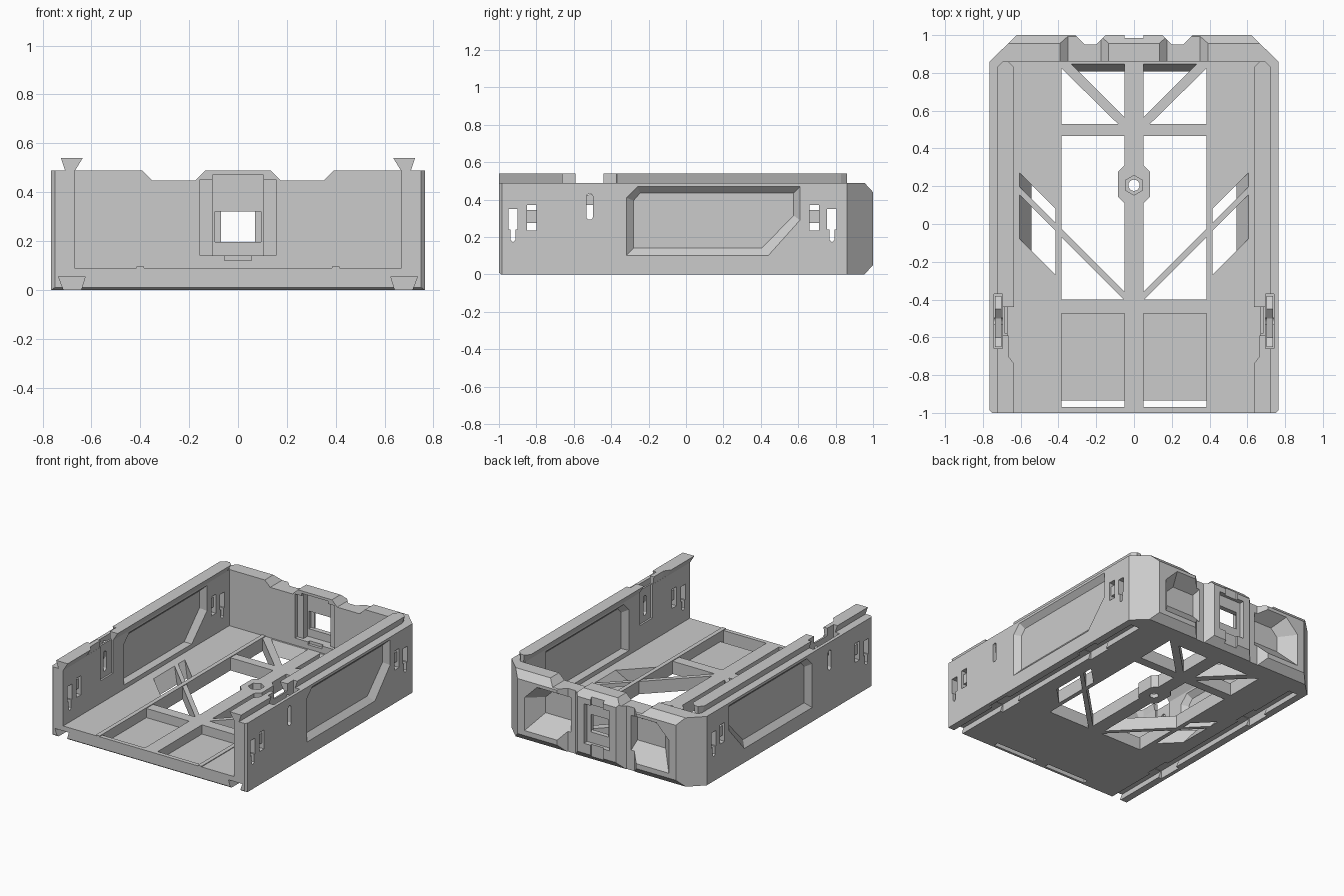
import bpy, bmesh, math

if "Cube" in bpy.data.objects:
    bpy.data.objects.remove(bpy.data.objects["Cube"])

cutters = []


def loft(name, loops, mirror=True):
    """Closed solid through a list of matching 3D loops, optionally mirrored in x."""
    bm = bmesh.new()
    for s in ((1, -1) if mirror else (1,)):
        rings = [[bm.verts.new((s * x, y, z)) for x, y, z in lp] for lp in loops]
        n = len(rings[0])
        for a, b in zip(rings, rings[1:]):
            for i in range(n):
                j = (i + 1) % n
                bm.faces.new((a[i], a[j], b[j], b[i]))
        bm.faces.new(rings[0])
        bm.faces.new(rings[-1])
    bmesh.ops.recalc_face_normals(bm, faces=bm.faces[:])
    me = bpy.data.meshes.new(name)
    bm.to_mesh(me)
    bm.free()
    ob = bpy.data.objects.new(name, me)
    bpy.context.collection.objects.link(ob)
    return ob


def up(poly, z0, z1, poly_top=None):
    return [[(x, y, z0) for x, y in poly], [(x, y, z1) for x, y in (poly_top or poly)]]


def rect(x0, x1, y0, y1):
    return [(x0, y0), (x1, y0), (x1, y1), (x0, y1)]


def box(name, x0, x1, y0, y1, z0, z1, mirror=True):
    return loft(name, up(rect(x0, x1, y0, y1), z0, z1), mirror)


def cut(loops, mirror=True):
    ob = loft("cutter", loops, mirror)
    ob.hide_render = True
    cutters.append(ob)


def cut_box(x0, x1, y0, y1, z0, z1, mirror=True):
    cut(up(rect(x0, x1, y0, y1), z0, z1), mirror)


def ngon(n, r, cy, a0=0.0):
    return [(r * math.cos(a0 + 2 * math.pi * i / n), cy + r * math.sin(a0 + 2 * math.pi * i / n))
            for i in range(n)]


def along_x(yz, x):
    return [(x, y, z) for y, z in yz]


def along_y(xz, y):
    return [(x, y, z) for x, z in xz]


# Tray body: chamfered plan outline
half = [(.75, -1), (.765, -.985), (.765, .86), (.62, 1)]
tray = loft("tray_body", up(half + [(-x, y) for x, y in reversed(half)], 0, .488), False)

# Interior hollow
cut_box(-.67, .67, -1.1, .86, .09, .6, False)

# Back edge chamfers top and bottom, front lower chamfer
for tri in ([(.945, .5), (1.05, .385), (1.05, .5)],
            [(.945, -.01), (1.05, .105), (1.05, -.01)],
            [(-.975, -.01), (-1.05, .05), (-1.05, -.01)]):
    cut([along_x(tri, -.9), along_x(tri, .9)], False)

# Floor lattice: triangular and polygonal openings (the back one slopes)
cut(up([(.05, .565), (.05, .80), (.285, .80)], -.02, .12,
       [(.05, .565), (.05, .86), (.345, .86)]))
cut(up([(.085, .53), (.385, .53), (.385, .825)], -.1, .2))
cut(up([(.05, .465), (.05, .31), (.085, .275), (.085, .145), (.05, .11),
        (.05, -.36), (.385, -.025), (.385, .465)], -.1, .2))
cut(up([(.055, -.40), (.385, -.40), (.385, -.07)], -.1, .2))
cut(up([(.415, .005), (.54, .13), (.54, .205), (.415, .08)], -.005, .095,
       [(.415, .005), (.61, .20), (.61, .275), (.415, .08)]))
cut(up([(.415, -.27), (.54, -.145), (.54, .09), (.415, -.035)], -.005, .095,
       [(.415, -.27), (.61, -.075), (.61, .16), (.415, -.035)]))

# Front floor trays and drain slots
cut_box(.05, .385, -.94, -.475, .025, .2)
cut_box(.05, .385, -.97, -.935, -.1, .2)

# Nut socket in the centre beam
cut(up(ngon(6, .052, .205, math.pi / 6), .03, .2), False)
cut(up(ngon(16, .03, .205), -.1, .1), False)

# Dovetail grooves with entry pockets underneath
groove = [(.645, -.01), (.71, -.01), (.735, .055), (.625, .055)]
cut([along_y(groove, -1.1), along_y(groove, .82)])
for y0, y1 in ((-.60, -.42), (.30, .48)):
    cut_box(.622, .738, y0, y1, -.05, .058)

# Sunken side panels, outside and inside
rim = [(-.32, .10), (.44, .10), (.61, .29), (.61, .47), (-.26, .47), (-.32, .41)]
bed = [(-.28, .14), (.405, .14), (.575, .315), (.575, .435), (-.245, .435), (-.28, .395)]
cut([along_x(rim, .7655), along_x(bed, .73)])
cut([along_x([(y, max(z, .12)) for y, z in rim], .6695), along_x(bed, .705)])

# Keyholes, hook windows and latch slot in the side walls
for key, hook in ((-.925, -.825), (.78, .685)):
    hole = [(key - .014, .185), (key, .172), (key + .014, .185), (key + .014, .24),
            (key + .025, .24), (key + .025, .35), (key - .025, .35), (key - .025, .24),
            (key - .014, .24)]
    cut([along_x(hole, .6), along_x(hole, .8)])
    cut_box(.6, .8, hook - .025, hook + .025, .235, .37)
slot = [(-.515 + .018 * math.cos(a), .362 + (.052 if math.sin(a) > 0 else -.052) + .018 * math.sin(a))
        for a in [math.pi * (i + .5) / 6 for i in range(12)]]
cut([along_x(slot, .6), along_x(slot, .8)])

# Inner latch pocket and spring pocket in the wall top
cut_box(.6, .683, -.58, -.44, .25, .6)
cut_box(.695, .742, -.66, -.37, .38, .6)

# Back wall: top notches, vertical grooves, tapered pockets
notch = [(.41, .505), (.35, .447), (.175, .447), (.117, .505)]
cut([along_y(notch, .8), along_y(notch, 1.1)])
cut(up([(.14, 1.01), (.20, .95), (.26, .95), (.32, 1.01)], -.1, .6))
cut([along_y([(.22, .08), (.57, .08), (.57, .32), (.47, .42), (.22, .42)], 1.005),
     along_y([(.25, .20), (.47, .20), (.47, .31), (.42, .36), (.25, .36)], .90)])

# Back latch seat: stepped inner channel, window and outer recess
cut_box(-.155, .155, .8, .885, .14, .452, False)
cut_box(-.105, .105, .8, .93, .14, .47, False)
cut_box(-.055, .055, .8, .88, .12, .15, False)
cut_box(-.095, .095, .92, .955, .195, .32, False)
cut_box(-.07, .07, .9, 1.1, .195, .32, False)
cut_box(-.10, .10, .965, 1.1, .12, .40, False)
cut_box(-.05, .05, .985, 1.1, -.1, .6, False)

# Apply every cut and discard the cutters
for c in cutters:
    m = tray.modifiers.new("cut", 'BOOLEAN')
    m.operation = 'DIFFERENCE'
    m.solver = 'EXACT'
    m.object = c
dg = bpy.context.evaluated_depsgraph_get()
dg.update()
baked = bpy.data.meshes.new_from_object(tray.evaluated_get(dg))
tray.modifiers.clear()
tray.data = baked
for c in cutters:
    bpy.data.objects.remove(c, do_unlink=True)


# Dovetail rails on the wall tops
def rail(name, stations):
    loft(name, [[(a, y, .54), (b, y, .54), (min(b, .705), y, .48), (max(a, .672), y, .48)]
                for y, a, b in stations])


rail("front_rail", [(-1, .635, .725), (-.74, .635, .725), (-.70, .665, .725),
                    (-.66, .665, .724), (-.659, .665, .695), (-.59, .665, .695)])
rail("main_rail", [(-.44, .635, .695), (-.371, .635, .695), (-.37, .635, .724),
                   (.83, .635, .725), (.86, .665, .695)])

# Spring clips in the wall-top pockets
clip = [(-.65, .37), (-.38, .37), (-.38, .43), (-.45, .47), (-.50, .43), (-.60, .41), (-.65, .44)]
loft("spring_clip", [along_x(clip, .702), along_x(clip, .735)])

# Hook bars across the side windows
for i, y in enumerate((-.825, .685)):
    box(f"hook_bar_{i}", .69, .75, y - .03, y + .03, .275, .345)

# Long floor ribs
box("floor_rib", .385, .415, -.999, .865, .03, .095)
